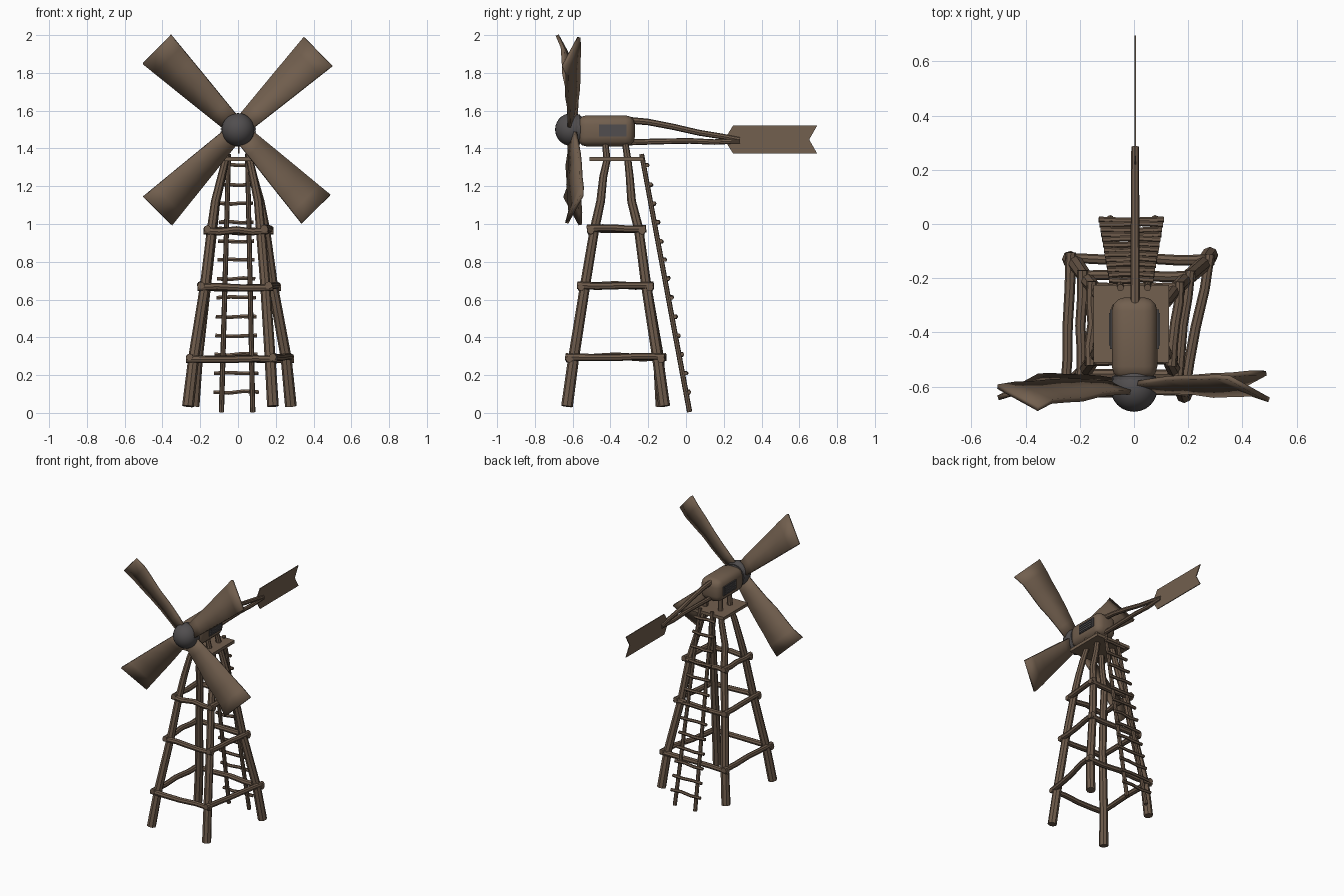
import bpy, bmesh, math, random
from mathutils import Vector

if "Cube" in bpy.data.objects:
    bpy.data.objects.remove(bpy.data.objects["Cube"])

random.seed(4)


def mat(name, rgb):
    m = bpy.data.materials.new(name)
    m.diffuse_color = (*rgb, 1)
    m.use_nodes = True
    m.node_tree.nodes["Principled BSDF"].inputs["Base Color"].default_value = m.diffuse_color
    return m


PLANK = mat("plank brown", (0.168, 0.115, 0.077))
TIMBER = mat("timber brown", (0.155, 0.104, 0.070))
METAL = mat("dark metal", (0.082, 0.076, 0.078))


def finish(name, bm, material, smooth=True):
    bmesh.ops.recalc_face_normals(bm, faces=bm.faces[:])
    me = bpy.data.meshes.new(name)
    bm.to_mesh(me)
    bm.free()
    ob = bpy.data.objects.new(name, me)
    bpy.context.collection.objects.link(ob)
    me.materials.append(material)
    if smooth:
        bpy.ops.object.select_all(action='DESELECT')
        ob.select_set(True)
        bpy.context.view_layer.objects.active = ob
        bpy.ops.object.shade_smooth_by_angle(angle=math.radians(40))
    return ob


def tube(bm, pts, r0, r1, sides=8):
    """Round pole through the points, tapering from r0 to r1."""
    pts = [Vector(p) for p in pts]
    n = len(pts)
    rings = []
    for i, p in enumerate(pts):
        t = (pts[min(i + 1, n - 1)] - pts[max(i - 1, 0)]).normalized()
        ref = Vector((1, 0, 0)) if abs(t.x) < 0.8 else Vector((0, 0, 1))
        a = t.cross(ref).normalized()
        b = t.cross(a)
        r = r0 + (r1 - r0) * i / (n - 1)
        rings.append([bm.verts.new(p + r * (math.cos(k * math.tau / sides) * a
                      + math.sin(k * math.tau / sides) * b)) for k in range(sides)])
    for s, e in zip(rings, rings[1:]):
        for k in range(sides):
            j = (k + 1) % sides
            bm.faces.new((s[k], s[j], e[j], e[k]))
    bm.faces.new(rings[0])
    bm.faces.new(rings[-1])


def crooked(a, b, n, wob):
    """Points from a to b with a little random wander between."""
    a, b = Vector(a), Vector(b)
    out = [a]
    for i in range(1, n):
        out.append(a.lerp(b, i / n) + Vector([random.uniform(-wob, wob) for _ in range(3)]))
    return out + [b]


def box(bm, centre, size):
    v = bmesh.ops.create_cube(bm, size=1)['verts']
    bmesh.ops.scale(bm, vec=size, verts=v)
    bmesh.ops.translate(bm, vec=centre, verts=v)


# Crooked legs, (x, y) at each height
heights = (0.035, 0.29, 0.67, 0.97, 1.12, 1.25, 1.34, 1.43)
legs = {
    "front_left_leg": ((-.265, -.63), (-.235, -.595), (-.175, -.535), (-.14, -.485),
                       (-.12, -.452), (-.088, -.438), (-.066, -.418), (-.055, -.428)),
    "front_right_leg": ((.185, -.63), (.17, -.595), (.145, -.535), (.12, -.485),
                        (.107, -.452), (.08, -.438), (.062, -.418), (.05, -.428)),
    "back_right_leg": ((.28, -.115), (.255, -.15), (.185, -.21), (.145, -.25),
                       (.117, -.288), (.082, -.298), (.062, -.308), (.05, -.322)),
    "back_left_leg": ((-.235, -.13), (-.215, -.145), (-.17, -.21), (-.135, -.25),
                      (-.117, -.288), (-.085, -.298), (-.066, -.308), (-.055, -.322)),
}
for name, xy in legs.items():
    bm = bmesh.new()
    tube(bm, [(x, y, z) for (x, y), z in zip(xy, heights)], 0.031, 0.017)
    finish(name, bm, TIMBER)

# Cross beams lashed round the legs at three heights
for level in (1, 2, 3):
    bm = bmesh.new()
    corners = [Vector((*xy[level], heights[level])) for xy in legs.values()]
    mid = sum(corners, Vector()) / 4
    corners = [c + (c - mid).normalized() * 0.028 for c in corners]
    for i in range(4):
        a, b = corners[i], corners[(i + 1) % 4]
        d = (b - a).normalized() * 0.02
        lift = Vector((0, 0, 0.006 if i % 2 else -0.006))
        tube(bm, crooked(a - d + lift, b + d + lift, 4, 0.006), 0.020, 0.018)
    finish(f"cross_beams_{level}", bm, TIMBER)


# Ladder leaning on the platform
def ladder_y(z):
    return 0.02 - 0.255 * z / 1.37


bm = bmesh.new()
for x0, x1 in ((-.088, -.05), (.078, .05)):
    tube(bm, [(x0 + (x1 - x0) * z / 1.37, ladder_y(z), z)
              for z in (0.005, 0.35, 0.7, 1.05, 1.37)], 0.014, 0.013)
finish("ladder_rails", bm, TIMBER)
bm = bmesh.new()
for i in range(13):
    z = 0.11 + 0.1 * i
    h = 0.122 - 0.0032 * i
    tube(bm, crooked((-h - 0.008, ladder_y(z) + 0.017, z),
                     (h - 0.012, ladder_y(z) + 0.017, z), 3, 0.005), 0.011, 0.011, 6)
finish("ladder_rungs", bm, TIMBER)

# Platform
bm = bmesh.new()
box(bm, (-0.01, -0.368, 1.345), (0.28, 0.285, 0.022))
finish("platform", bm, PLANK, False)

# Head housing with rounded edges
bm = bmesh.new()
box(bm, (0.002, -0.423, 1.493), (0.168, 0.305, 0.165))
bmesh.ops.bevel(bm, geom=bm.edges[:], offset=0.05, segments=3, profile=0.5,
                affect='EDGES')
finish("head_housing", bm, PLANK)

# Louvred vents on both sides
bm = bmesh.new()
for s in (-1, 1):
    x = 0.002 + s * 0.086
    box(bm, (x, -0.388, 1.495), (0.008, 0.145, 0.066))
    for k in range(4):
        box(bm, (x + s * 0.003, -0.388, 1.472 + 0.0155 * k), (0.010, 0.12, 0.007))
finish("side_vents", bm, METAL, False)

# Hub ball with a short collar
bm = bmesh.new()
bmesh.ops.create_uvsphere(bm, u_segments=24, v_segments=14, radius=0.087)
bmesh.ops.translate(bm, vec=(0, -0.606, 1.5), verts=bm.verts[:])
finish("hub", bm, METAL)
bm = bmesh.new()
tube(bm, [(0, -0.6, 1.5), (0, -0.56, 1.5)], 0.083, 0.080, 20)
finish("hub_collar", bm, METAL)

# Warped blades: depth of both edges along the length, then tip offset per blade
stations = (.04, .14, .24, .34, .43, .52, .60)
lead = (-.62, -.622, -.63, -.647, -.65, -.655, -.682)
trail = (-.59, -.583, -.578, -.58, -.587, -.59, -.60)
for name, angle, shift, tip in (("upper_right_blade", 44.2, .033, .592),
                                ("upper_left_blade", 135.3, 0, .604),
                                ("lower_left_blade", 225.3, .04, .606),
                                ("lower_right_blade", 314.4, .05, .59)):
    c, s = math.cos(math.radians(angle)), math.sin(math.radians(angle))
    bm = bmesh.new()
    rows = []
    for u, yl, yt in zip(stations, lead, trail):
        f = u / 0.6
        r = tip * f
        half = 0.043 + 0.063 * f
        row = []
        for v in (-1, 0, 1):
            y = yt + (yl - yt) * (v + 1) / 2 + shift * f ** 1.5
            row.append(bm.verts.new((r * c + v * half * s, y, 1.5 + r * s - v * half * c)))
        rows.append(row)
    for a, b in zip(rows, rows[1:]):
        for k in range(2):
            bm.faces.new((a[k], a[k + 1], b[k + 1], b[k]))
    ob = finish(name, bm, PLANK)
    sol = ob.modifiers.new("thickness", 'SOLIDIFY')
    sol.thickness = 0.018
    sol.offset = 0

# Tail booms
bm = bmesh.new()
tube(bm, [(.004, -.31, 1.55), (.004, -.2, 1.54), (.004, -.07, 1.515), (.004, .07, 1.483),
          (.004, .2, 1.462), (.004, .285, 1.446)], 0.018, 0.014)
tube(bm, [(.004, -.31, 1.432), (.004, -.15, 1.437), (.004, .02, 1.44), (.004, .15, 1.434),
          (.004, .285, 1.44)], 0.016, 0.014)
finish("tail_booms", bm, TIMBER)

# Thin tail vane, pointed at the inner end and notched at the outer end
bm = bmesh.new()
outline = ((.203, 1.447), (.25, 1.372), (.695, 1.372), (.652, 1.447), (.695, 1.522), (.25, 1.522))
face = bm.faces.new([bm.verts.new((0.001, y, z)) for y, z in outline])
ext = bmesh.ops.extrude_face_region(bm, geom=[face])
bmesh.ops.translate(bm, vec=(0.006, 0, 0),
                    verts=[g for g in ext['geom'] if isinstance(g, bmesh.types.BMVert)])
finish("tail_vane", bm, PLANK, False)
